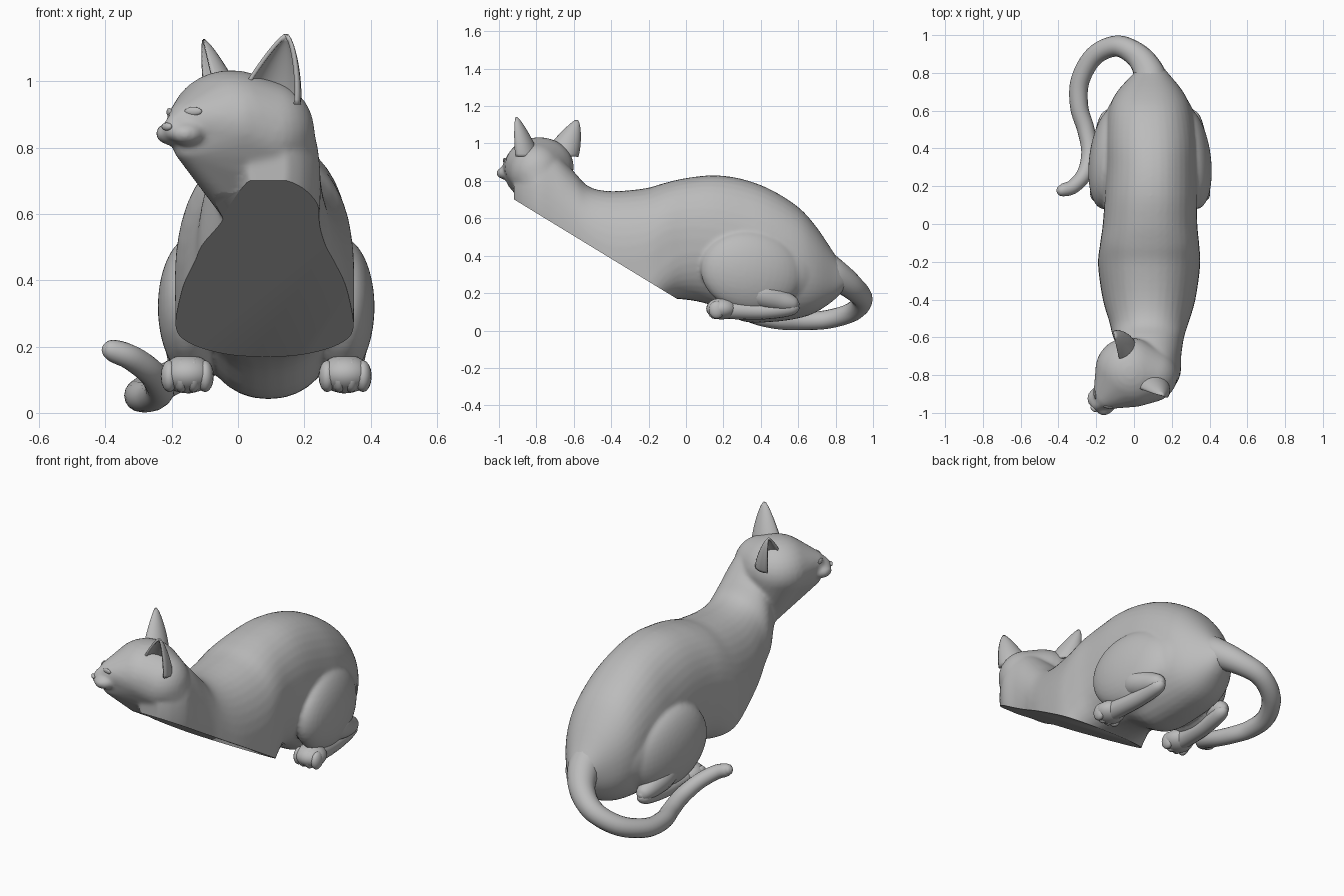
import bpy, bmesh, math
from mathutils import Vector, Matrix

if "Cube" in bpy.data.objects:
    bpy.data.objects.remove(bpy.data.objects["Cube"])

MID = 0.085  # x of the body's centre plane
grey = bpy.data.materials.new("plain grey")
grey.use_nodes = True
grey.diffuse_color = (0.5, 0.5, 0.5, 1)
grey.node_tree.nodes["Principled BSDF"].inputs["Base Color"].default_value = (0.5, 0.5, 0.5, 1)


def add_object(name, bm, angle=50):
    bmesh.ops.recalc_face_normals(bm, faces=bm.faces)
    me = bpy.data.meshes.new(name)
    bm.to_mesh(me)
    bm.free()
    me.materials.append(grey)
    ob = bpy.data.objects.new(name, me)
    bpy.context.collection.objects.link(ob)
    bpy.ops.object.select_all(action='DESELECT')
    ob.select_set(True)
    bpy.context.view_layer.objects.active = ob
    bpy.ops.object.shade_smooth_by_angle(angle=math.radians(angle))
    return ob


def catmull(rows, steps):
    out = []
    for i in range(len(rows) - 1):
        a, b, c, d = (rows[max(0, min(len(rows) - 1, i + k))] for k in (-1, 0, 1, 2))
        for s in range(steps):
            t = s / steps
            out.append([0.5 * (2 * q + (r - p) * t + (2 * p - 5 * q + 4 * r - u) * t * t
                               + (3 * q - p - 3 * r + u) * t ** 3) for p, q, r, u in zip(a, b, c, d)])
    return out + [list(rows[-1])]


def skin_rings(bm, rings):
    loops = [[bm.verts.new(p) for p in ring] for ring in rings]
    n = len(loops[0])
    for a, b in zip(loops, loops[1:]):
        for i in range(n):
            bm.faces.new((a[i], a[(i + 1) % n], b[(i + 1) % n], b[i]))
    bm.faces.new(loops[0])
    bm.faces.new(loops[-1][::-1])


def ellipsoid(bm, centre, radii, turn=0.0, tilt=0.0, seg=32):
    m = (Matrix.Translation(centre) @ Matrix.Rotation(turn, 4, 'Z')
         @ Matrix.Rotation(tilt, 4, 'X') @ Matrix.Diagonal((*radii, 1)))
    bmesh.ops.create_uvsphere(bm, u_segments=seg, v_segments=seg // 2, radius=1, matrix=m)


def tube(bm, rows, steps=6, n=16):
    # rows hold x, y, z, radius
    pts = catmull(rows, steps)
    rings = []
    for i, p in enumerate(pts):
        d = Vector(pts[min(i + 1, len(pts) - 1)][:3]) - Vector(pts[max(i - 1, 0)][:3])
        u = d.cross(Vector((0, 0, 1))).normalized()
        v = d.normalized().cross(u)
        rings.append([Vector(p[:3]) + p[3] * (math.cos(a) * u + math.sin(a) * v)
                      for a in (2 * math.pi * k / n for k in range(n))])
    skin_rings(bm, rings)


# Head, turned 45 degrees towards the model's right
TURN = math.radians(-45)
HEAD = Vector((-0.02, -0.785, 0.875))


def on_head(side, front, up):
    return HEAD + Matrix.Rotation(TURN, 3, 'Z') @ Vector((side, -front, up))


# Skull, jaw and throat stretched into one smooth skin
bm = bmesh.new()
ellipsoid(bm, HEAD, (0.19, 0.18, 0.158), TURN)
ellipsoid(bm, (0.085, -0.80, 0.85), (0.145, 0.145, 0.15))
ellipsoid(bm, (0.13, -0.76, 0.74), (0.115, 0.12, 0.11))
ellipsoid(bm, (0.02, -0.73, 0.65), (0.09, 0.09, 0.09))
ellipsoid(bm, on_head(0, 0.17, 0.005), (0.075, 0.075, 0.065), TURN)
ellipsoid(bm, on_head(0, 0.16, -0.08), (0.055, 0.065, 0.045), TURN)
bmesh.ops.delete(bm, geom=bm.edges[:], context='EDGES_FACES')
hull = bmesh.ops.convex_hull(bm, input=bm.verts[:])
bmesh.ops.delete(bm, geom=[v for v in bm.verts if not v.link_faces], context='VERTS')

# Bridge of the nose and muzzle
ellipsoid(bm, on_head(0, 0.20, 0.0), (0.042, 0.085, 0.05), TURN, math.radians(25))
for s in (-1, 1):
    ellipsoid(bm, on_head(s * 0.03, 0.217, -0.033), (0.05, 0.058, 0.036), TURN)

# Torso and neck: y, x min, x max, z min, z max, roundness of the underside
TORSO = [
    (0.86, 0.05, 0.13, 0.24, 0.31, 0.9), (0.80, 0.00, 0.18, 0.17, 0.40, 0.9), (0.70, -0.09, 0.26, 0.10, 0.55, 0.9),
    (0.60, -0.135, 0.305, 0.065, 0.66, 0.9), (0.45, -0.15, 0.33, 0.045, 0.755, 0.9),
    (0.30, -0.15, 0.335, 0.05, 0.81, 0.9), (0.15, -0.155, 0.335, 0.13, 0.83, 0.9),
    (0.00, -0.165, 0.335, 0.165, 0.815, 0.75), (-0.11, -0.18, 0.345, 0.155, 0.79, 0.5),
    (-0.22, -0.19, 0.35, 0.04, 0.76, 0.5), (-0.40, -0.165, 0.325, 0.03, 0.745, 0.8),
    (-0.52, -0.13, 0.29, 0.15, 0.77, 0.9), (-0.60, -0.11, 0.265, 0.25, 0.85, 0.9),
    (-0.70, -0.06, 0.25, 0.35, 0.94, 0.9), (-0.80, -0.02, 0.245, 0.45, 0.96, 0.9),
    (-0.88, 0.01, 0.20, 0.55, 0.90, 0.9), (-0.92, 0.03, 0.15, 0.62, 0.85, 0.9)]
rings = []
for y, x0, x1, z0, z1, low in catmull(TORSO, 4):
    ring = []
    for k in range(40):
        c, s = math.cos(math.pi * k / 20), math.sin(math.pi * k / 20)
        e = 0.9 if s >= 0 else low
        ring.append(((x0 + x1) / 2 + (x1 - x0) / 2 * math.copysign(abs(c) ** e, c), y,
                     (z0 + z1) / 2 + (z1 - z0) / 2 * math.copysign(abs(s) ** e, s)))
    rings.append(ring)
skin_rings(bm, rings)

# Haunches
for s in (-1, 1):
    ellipsoid(bm, (MID + s * 0.215, 0.35, 0.315), (0.107, 0.275, 0.218), s * 0.13, math.radians(-8), 40)
    ellipsoid(bm, (MID + s * 0.13, 0.48, 0.33), (0.135, 0.27, 0.20), s * 0.25, math.radians(-8), 40)

body = add_object("body_and_head", bm)
rm = body.modifiers.new("fuse", 'REMESH')
rm.mode, rm.voxel_size = 'VOXEL', 0.010
sm = body.modifiers.new("soften", 'SMOOTH')
sm.factor, sm.iterations = 0.5, 6
bpy.ops.object.modifier_apply(modifier="fuse")
bpy.ops.object.modifier_apply(modifier="soften")

# Flat slanted cut across the chest
bm = bmesh.new()
bm.from_mesh(body.data)
cut = bmesh.ops.bisect_plane(bm, geom=bm.verts[:] + bm.edges[:] + bm.faces[:], plane_co=(0, -0.5, 0.445),
                             plane_no=Vector((0, -0.61, -1)).normalized(), clear_outer=True)
bmesh.ops.holes_fill(bm, edges=[e for e in cut["geom_cut"] if isinstance(e, bmesh.types.BMEdge)])
bm.to_mesh(body.data)
bm.free()
bpy.ops.object.shade_smooth_by_angle(angle=math.radians(40))

# Nose and eyes, seated on the face
for name, spot, radii, turn in (
        ("nose", (0, 0.30, -0.008), (0.02, 0.010, 0.012), 0),
        ("right_eye", (-0.085, 0.25, 0.058), (0.027, 0.007, 0.013), -0.6),
        ("left_eye", (0.085, 0.25, 0.058), (0.027, 0.007, 0.013), 0.6)):
    seat = body.closest_point_on_mesh(on_head(*spot))[1]
    bm = bmesh.new()
    ellipsoid(bm, seat, radii, TURN + turn, seg=16)
    add_object(name, bm)


# Ears: open shells with a rounded point
def ear(name, base, tip, facing, width, depth):
    base, tip, facing = Vector(base), Vector(tip), Vector(facing).normalized()
    side = facing.cross(Vector((0, 0, 1))).normalized()
    bm = bmesh.new()
    rows = []
    for j in range(15):
        t = j / 14
        w = max(0.03, (1 - t ** 1.6) ** 0.7 * (1 - 0.25 * t))
        rows.append([bm.verts.new(base.lerp(tip, t) + w * (side * width * math.cos(a) - facing * depth * math.sin(a)))
                     for a in (math.pi * (-0.08 + 1.16 * k / 14) for k in range(15))])
    for a, b in zip(rows, rows[1:]):
        for k in range(14):
            bm.faces.new((a[k], a[k + 1], b[k + 1], b[k]))
    ob = add_object(name, bm)
    so = ob.modifiers.new("thickness", 'SOLIDIFY')
    so.thickness, so.offset = 0.012, 0


ear("left_ear", (0.09, -0.865, 0.93), (0.145, -0.908, 1.138), (-0.3, -1, 0), 0.095, 0.075)
ear("right_ear", (-0.06, -0.675, 0.93), (-0.105, -0.585, 1.122), (-1, -0.2, 0), 0.095, 0.075)

# Hind feet: shank, long foot, paw and toes on each side
for s, side in ((-1, "right"), (1, "left")):
    bm = bmesh.new()
    fx = MID + s * 0.238
    tube(bm, [(MID + s * 0.20, 0.28, 0.25, 0.05), (MID + s * 0.225, 0.40, 0.20, 0.078),
              (MID + s * 0.225, 0.51, 0.16, 0.06), (MID + s * 0.22, 0.58, 0.14, 0.038),
              (MID + s * 0.22, 0.605, 0.135, 0.01)])
    tube(bm, [(MID + s * 0.22, 0.60, 0.135, 0.015), (MID + s * 0.22, 0.56, 0.12, 0.04),
              (MID + s * 0.23, 0.42, 0.105, 0.045), (fx, 0.27, 0.11, 0.05), (fx, 0.18, 0.117, 0.052)])
    ellipsoid(bm, (fx, 0.19, 0.117), (0.08, 0.082, 0.058), seg=24)
    for k in range(4):
        o = k - 1.5
        ellipsoid(bm, (fx + o * 0.036, 0.152 + abs(o) * 0.008, 0.115 - abs(o) * 0.003),
                  (0.026, 0.042, 0.054 - abs(o) * 0.004), seg=16)
    add_object(side + "_hind_foot", bm)

# Tail curling round to the model's right
bm = bmesh.new()
tube(bm, [(0.09, 0.72, 0.34, 0.10), (0.08, 0.80, 0.295, 0.083), (0.02, 0.89, 0.23, 0.066),
          (-0.09, 0.942, 0.165, 0.056), (-0.21, 0.89, 0.10, 0.052), (-0.285, 0.76, 0.06, 0.05),
          (-0.29, 0.62, 0.05, 0.048), (-0.255, 0.50, 0.052, 0.046), (-0.235, 0.38, 0.075, 0.044),
          (-0.26, 0.27, 0.12, 0.041), (-0.32, 0.20, 0.165, 0.038), (-0.375, 0.18, 0.187, 0.034),
          (-0.40, 0.178, 0.193, 0.022), (-0.41, 0.178, 0.195, 0.006)])
add_object("tail", bm)
